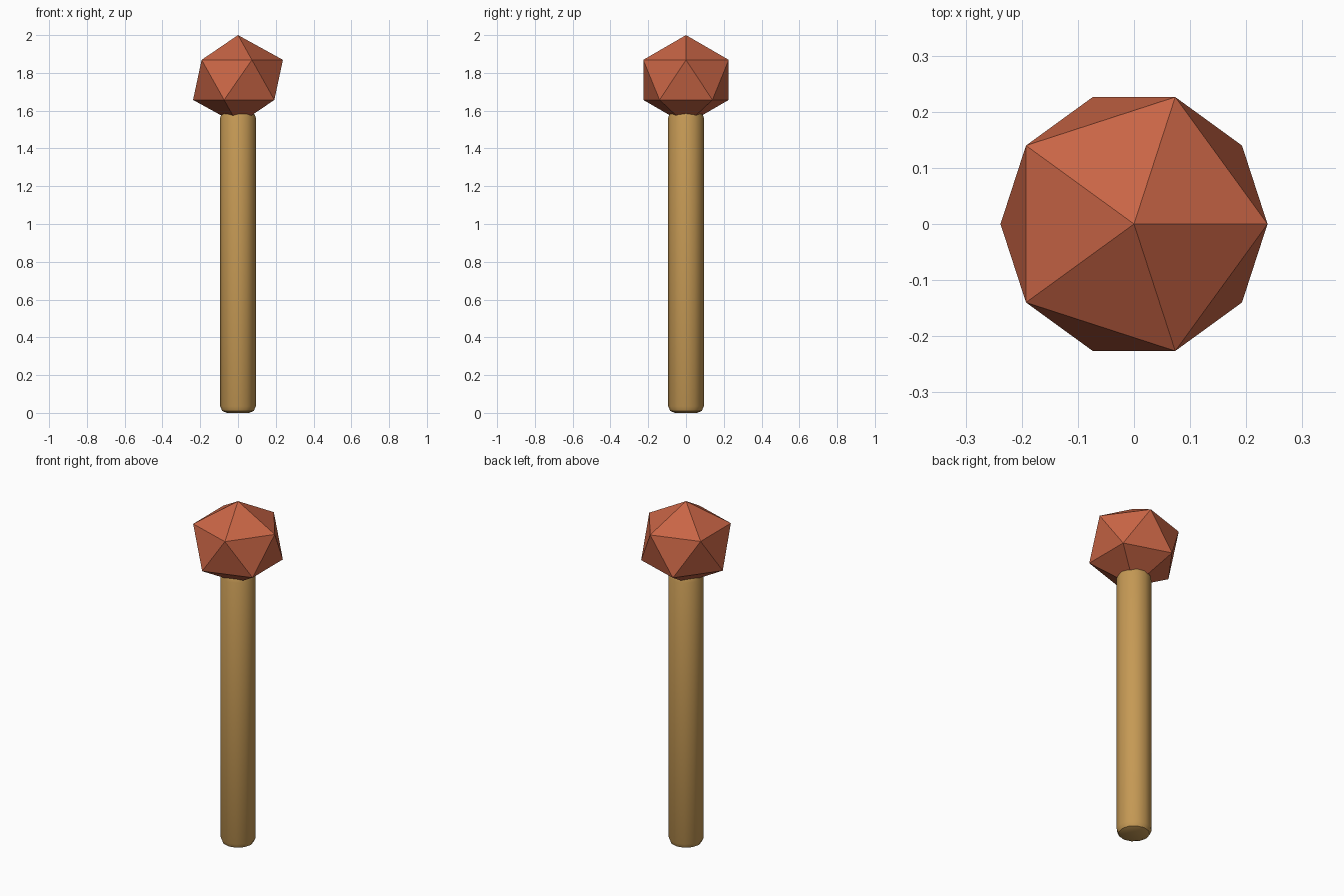
import bpy

if "Cube" in bpy.data.objects:
    bpy.data.objects.remove(bpy.data.objects["Cube"])


def colour(obj, name, rgb):
    mat = bpy.data.materials.new(name)
    mat.diffuse_color = (*rgb, 1)
    mat.use_nodes = True
    mat.node_tree.nodes["Principled BSDF"].inputs["Base Color"].default_value = mat.diffuse_color
    obj.data.materials.append(mat)


# Wooden handle: low-poly cylinder with rounded rims
HANDLE_TOP = 1.6
bpy.ops.mesh.primitive_cylinder_add(vertices=12, radius=0.094, depth=HANDLE_TOP,
                                    location=(0, 0, HANDLE_TOP / 2))
handle = bpy.context.object
handle.name = "handle"
bevel = handle.modifiers.new("rounded_rims", 'BEVEL')
bevel.width = 0.035
bevel.segments = 2
bevel.limit_method = 'ANGLE'
bevel.angle_limit = 1.0
bpy.ops.object.modifier_apply(modifier=bevel.name)
bpy.ops.object.shade_smooth_by_angle(angle=0.7)
colour(handle, "wood", (0.56, 0.32, 0.09))

# Faceted head: slightly flattened icosahedron
bpy.ops.mesh.primitive_ico_sphere_add(subdivisions=1, radius=1, location=(0, 0, 1.763))
head = bpy.context.object
head.name = "head"
head.scale = (0.266, 0.266, 0.237)
bpy.ops.object.transform_apply(location=False, rotation=False, scale=True)
colour(head, "red_clay", (0.58, 0.13, 0.06))
